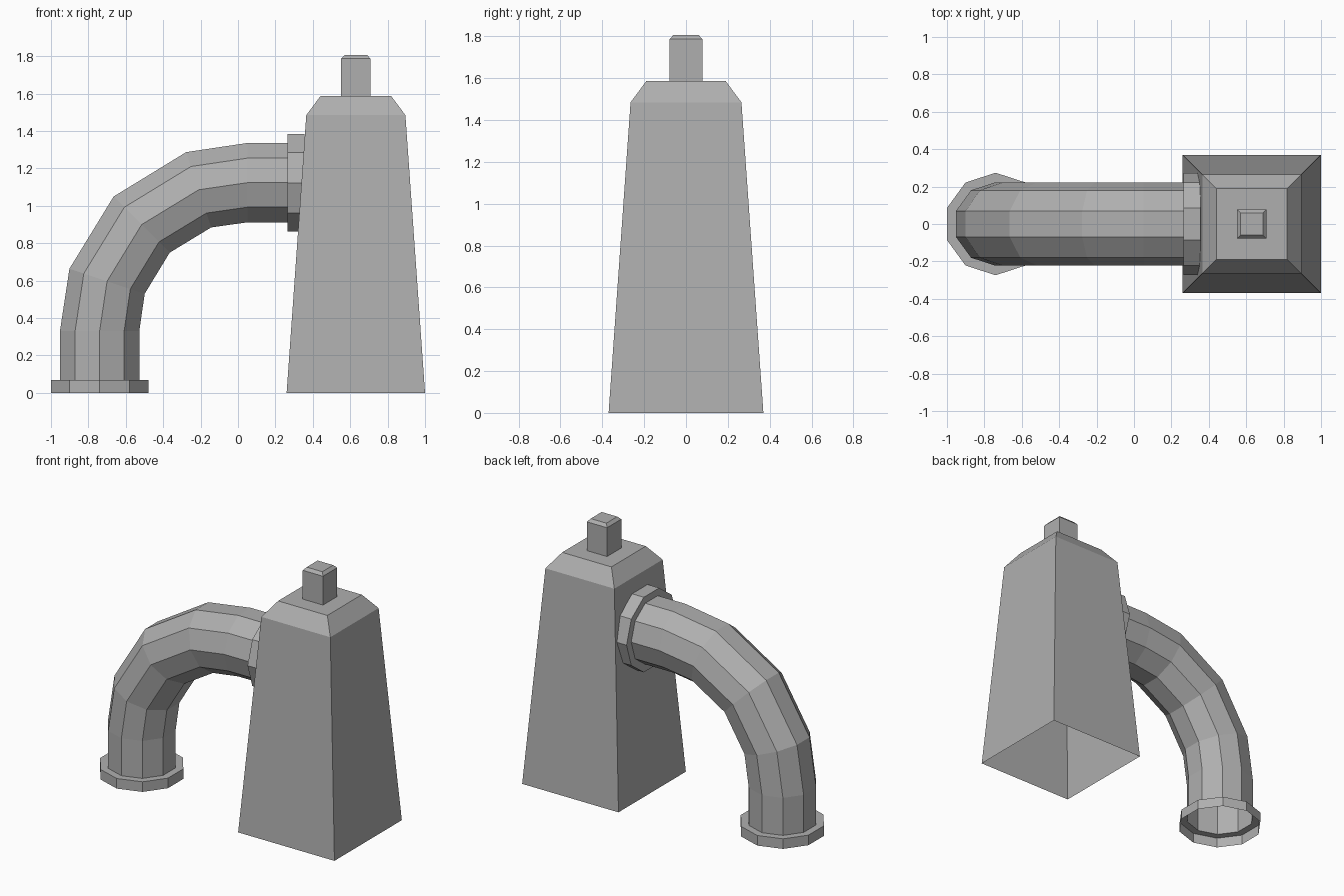
import bpy, bmesh
from math import sin, cos, pi, radians
from mathutils import Vector

if "Cube" in bpy.data.objects:
    bpy.data.objects.remove(bpy.data.objects["Cube"])

# Darker grey shared by every part
grey = bpy.data.materials.new("dark_grey")
grey.diffuse_color = (0.43, 0.43, 0.43, 1)
grey.use_nodes = True
grey.node_tree.nodes["Principled BSDF"].inputs["Base Color"].default_value = grey.diffuse_color


def loft(name, rings, cap_end=False):
    """Skin a list of equal-length vertex rings with quads."""
    bm = bmesh.new()
    loops = [[bm.verts.new(p) for p in ring] for ring in rings]
    n = len(loops[0])
    for a, b in zip(loops, loops[1:]):
        for i in range(n):
            j = (i + 1) % n
            bm.faces.new((a[i], a[j], b[j], b[i]))
    if cap_end:
        bm.faces.new(loops[-1])
    mesh = bpy.data.meshes.new(name)
    bm.to_mesh(mesh)
    bm.free()
    mesh.materials.append(grey)
    obj = bpy.data.objects.new(name, mesh)
    bpy.context.collection.objects.link(obj)
    return obj


def square(half, z, cx=0.63):
    return [(cx + sx * half, sy * half, z)
            for sx, sy in ((-1, -1), (1, -1), (1, 1), (-1, 1))]


def decagon(x, z, tilt, radius):
    """Ten-sided ring whose axis leans from +z (0 degrees) towards +x (90)."""
    t = radians(tilt)
    u, v = Vector((cos(t), 0, -sin(t))), Vector((0, 1, 0))
    c = Vector((x, 0, z))
    angles = [pi / 10 + i * pi / 5 for i in range(10)]
    return [c + radius * (cos(a) * u + sin(a) * v) for a in angles]


# Tapered tower with chamfered shoulder, open underneath
loft("tower", [square(h, z) for h, z in
               ((0.37, 0), (0.265, 1.485), (0.189, 1.587), (0.078, 1.587))])

# Small bevelled post on top
loft("top_post", [square(h, z) for h, z in
                  ((0.078, 1.587), (0.078, 1.787), (0.06, 1.807))], cap_end=True)

# Bent pipe with a flange at each end: x, z, tilt, radius
PIPE, FLANGE = 0.223, 0.274
path = [(-0.74, 0, 0, FLANGE), (-0.74, 0.07, 0, FLANGE),
        (-0.74, 0.07, 0, PIPE), (-0.74, 0.33, 0, PIPE),
        (-0.70, 0.597, 18.4, PIPE), (-0.515, 0.90, 45, PIPE),
        (-0.21, 1.086, 71.6, PIPE), (0.05, 1.124, 90, PIPE),
        (0.265, 1.124, 90, PIPE), (0.265, 1.123, 90, FLANGE),
        (0.355, 1.123, 90, FLANGE)]
loft("bent_pipe", [decagon(*p) for p in path])
